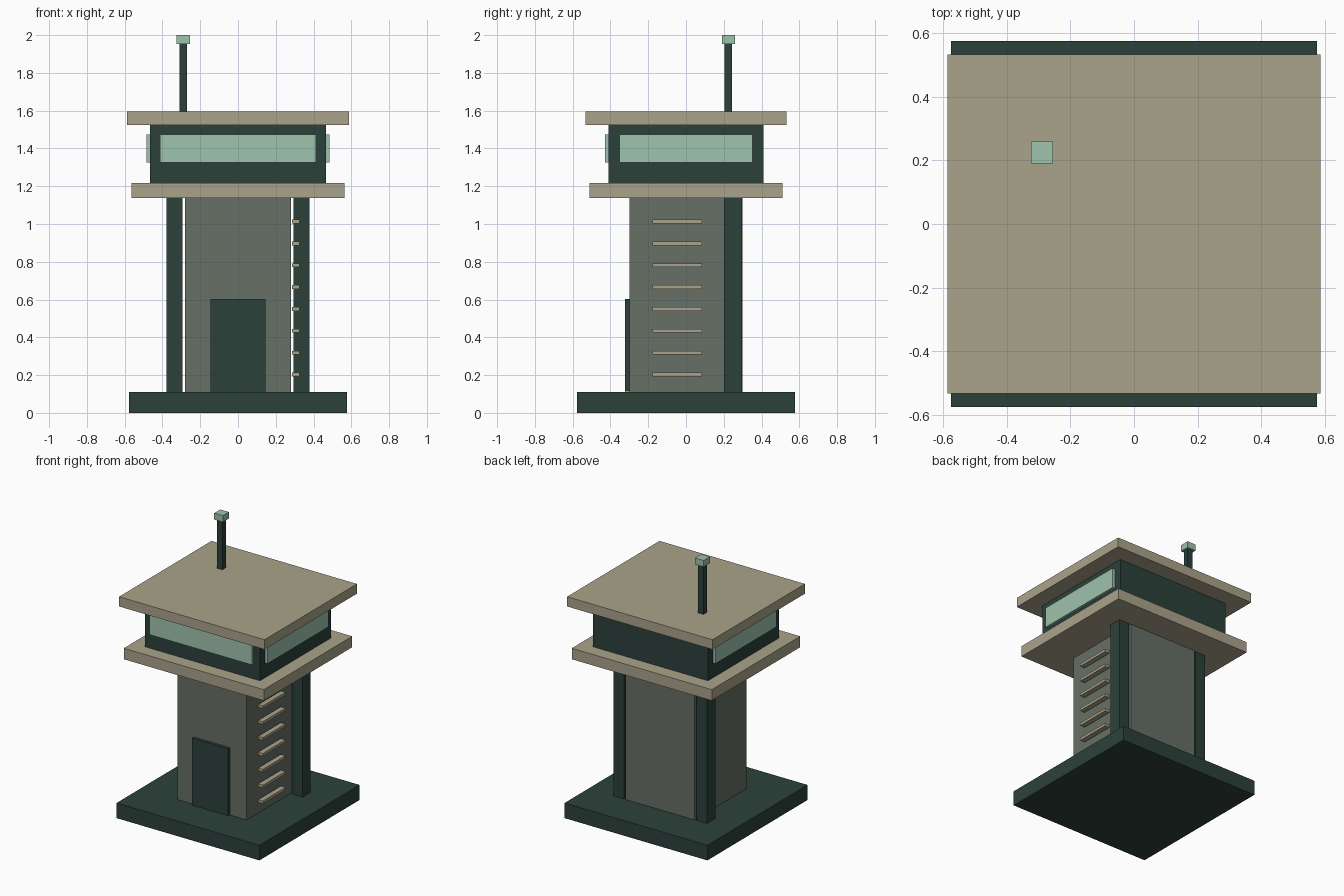
import bpy
import bmesh
from mathutils import Vector

default = bpy.data.objects.get("Cube")
if default:
    bpy.data.objects.remove(default, do_unlink=True)


def material(name, hex_code):
    """Flat material from an sRGB hex code, stored as linear values."""
    srgb = [c / 255 for c in bytes.fromhex(hex_code)]
    rgb = [c / 12.92 if c <= 0.04045 else ((c + 0.055) / 1.055) ** 2.4 for c in srgb]
    mat = bpy.data.materials.new(name)
    mat.use_nodes = True
    mat.diffuse_color = (*rgb, 1)
    bsdf = mat.node_tree.nodes["Principled BSDF"]
    bsdf.inputs["Base Color"].default_value = (*rgb, 1)
    bsdf.inputs["Roughness"].default_value = 0.9
    return mat


dark = material("dark_green", "2C413B")
wall = material("grey_green", "667065")
tan = material("tan", "AAA38A")
glass = material("pale_green", "9FC3AD")


def box(name, x, y, z, mat):
    """Box spanning the given (low, high) range on each axis."""
    low, high = Vector((x[0], y[0], z[0])), Vector((x[1], y[1], z[1]))
    mid = (low + high) / 2
    bm = bmesh.new()
    bmesh.ops.create_cube(bm, size=1)
    bmesh.ops.scale(bm, vec=high - low, verts=bm.verts)
    mesh = bpy.data.meshes.new(name)
    bm.to_mesh(mesh)
    bm.free()
    mesh.materials.append(mat)
    obj = bpy.data.objects.new(name, mesh)
    obj.location = mid
    bpy.context.collection.objects.link(obj)
    return obj


def around(half, centre=0):
    return centre - half, centre + half


# Ground slab and tower shaft
box("base_slab", around(0.577), around(0.577), (0, 0.11), dark)
box("tower_shaft", around(0.28), around(0.30), (0.11, 1.14), wall)
box("door", around(0.146), (-0.322, -0.29), (0.113, 0.602), dark)

# Rear pillars and side windows, mirrored across x
for side, sign in (("left", 1), ("right", -1)):
    box(side + "_rear_pillar", around(0.0425, sign * 0.336), around(0.0475, 0.25),
        (0.11, 1.14), dark)
    box(side + "_window", around(0.015, sign * 0.47), around(0.353),
        (1.325, 1.475), glass)

# Ladder rungs on the left wall
for i in range(8):
    box(f"ladder_rung_{i + 1}", (0.287, 0.325), around(0.131, -0.047),
        around(0.01, 0.203 + i * 0.1157), tan)

# Lookout cabin between the two slabs
box("balcony_slab", around(0.565), around(0.51), (1.137, 1.217), tan)
box("cabin", around(0.465), around(0.41), (1.217, 1.525), dark)
box("front_window", around(0.413), (-0.428, -0.40), (1.325, 1.475), glass)
box("roof_slab", around(0.587), around(0.533), (1.525, 1.596), tan)

# Antenna with beacon
box("antenna_mast", around(0.021, -0.29), around(0.02, 0.223), (1.596, 1.953), dark)
box("antenna_beacon", around(0.035, -0.29), around(0.035, 0.225), (1.953, 2), glass)
